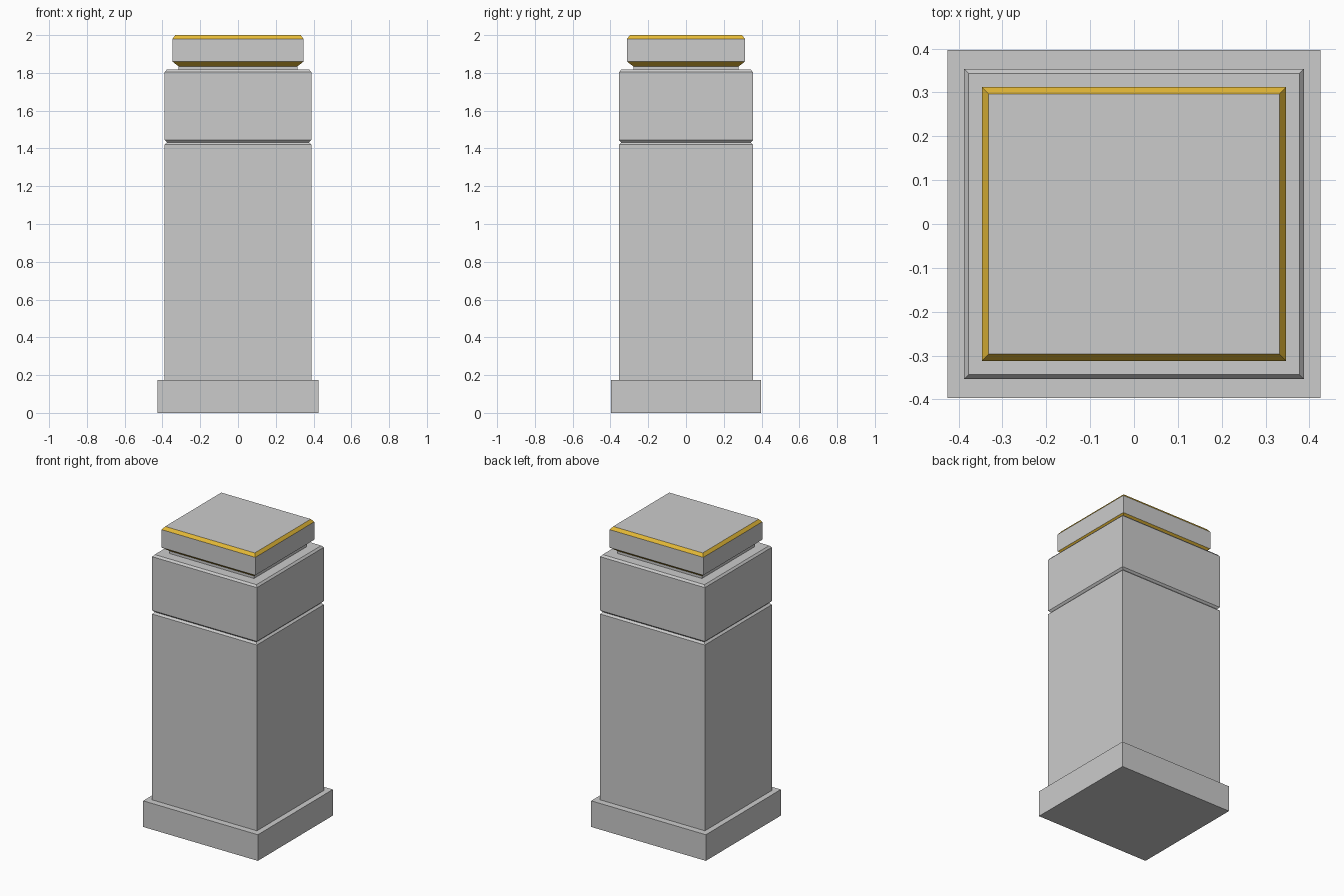
import bpy, bmesh

if "Cube" in bpy.data.objects:
    bpy.data.objects.remove(bpy.data.objects["Cube"])

gold = bpy.data.materials.new("gold_trim")
gold.diffuse_color = (0.8, 0.5, 0.04, 1)
gold.use_nodes = True
gold.node_tree.nodes["Principled BSDF"].inputs["Base Color"].default_value = gold.diffuse_color
stone = bpy.data.materials.new("stone")
stone.diffuse_color = (0.8, 0.8, 0.8, 1)
stone.use_nodes = True
stone.node_tree.nodes["Principled BSDF"].inputs["Base Color"].default_value = stone.diffuse_color


def stack(name, rings, gold_bands=()):
    """Closed rectangular solid lofted through (half_x, half_y, z) rings."""
    bm = bmesh.new()
    loops = [[bm.verts.new((sx * hx, sy * hy, z))
              for sx, sy in ((-1, -1), (1, -1), (1, 1), (-1, 1))]
             for hx, hy, z in rings]
    bm.faces.new(loops[0][::-1])
    bm.faces.new(loops[-1])
    for k, (a, b) in enumerate(zip(loops, loops[1:])):
        for i in range(4):
            j = (i + 1) % 4
            f = bm.faces.new((a[i], a[j], b[j], b[i]))
            f.material_index = int(k in gold_bands)
    bmesh.ops.recalc_face_normals(bm, faces=bm.faces)
    me = bpy.data.meshes.new(name)
    bm.to_mesh(me)
    bm.free()
    if gold_bands:
        me.materials.append(stone)
        me.materials.append(gold)
    ob = bpy.data.objects.new(name, me)
    bpy.context.collection.objects.link(ob)
    return ob


# Wide plinth, shaft with a V groove, chamfered top and recessed neck, gold-edged cap
B, S, C = (0.425, 0.397), (0.388, 0.354), (0.347, 0.312)


def ring(size, inset, z):
    return (size[0] - inset, size[1] - inset, z)


stack("plinth", [ring(B, 0, 0), ring(B, 0, 0.175)])
stack("shaft", [ring(S, 0, 0.175), ring(S, 0, 1.42), ring(S, 0.012, 1.432),
                ring(S, 0, 1.444), ring(S, 0, 1.804), ring(S, 0.011, 1.817)])
stack("cap", [ring(C, 0.033, 1.817), ring(C, 0.033, 1.834), ring(C, 0, 1.86),
              ring(C, 0, 1.98), ring(C, 0.015, 2.0)], gold_bands=(1, 3))
